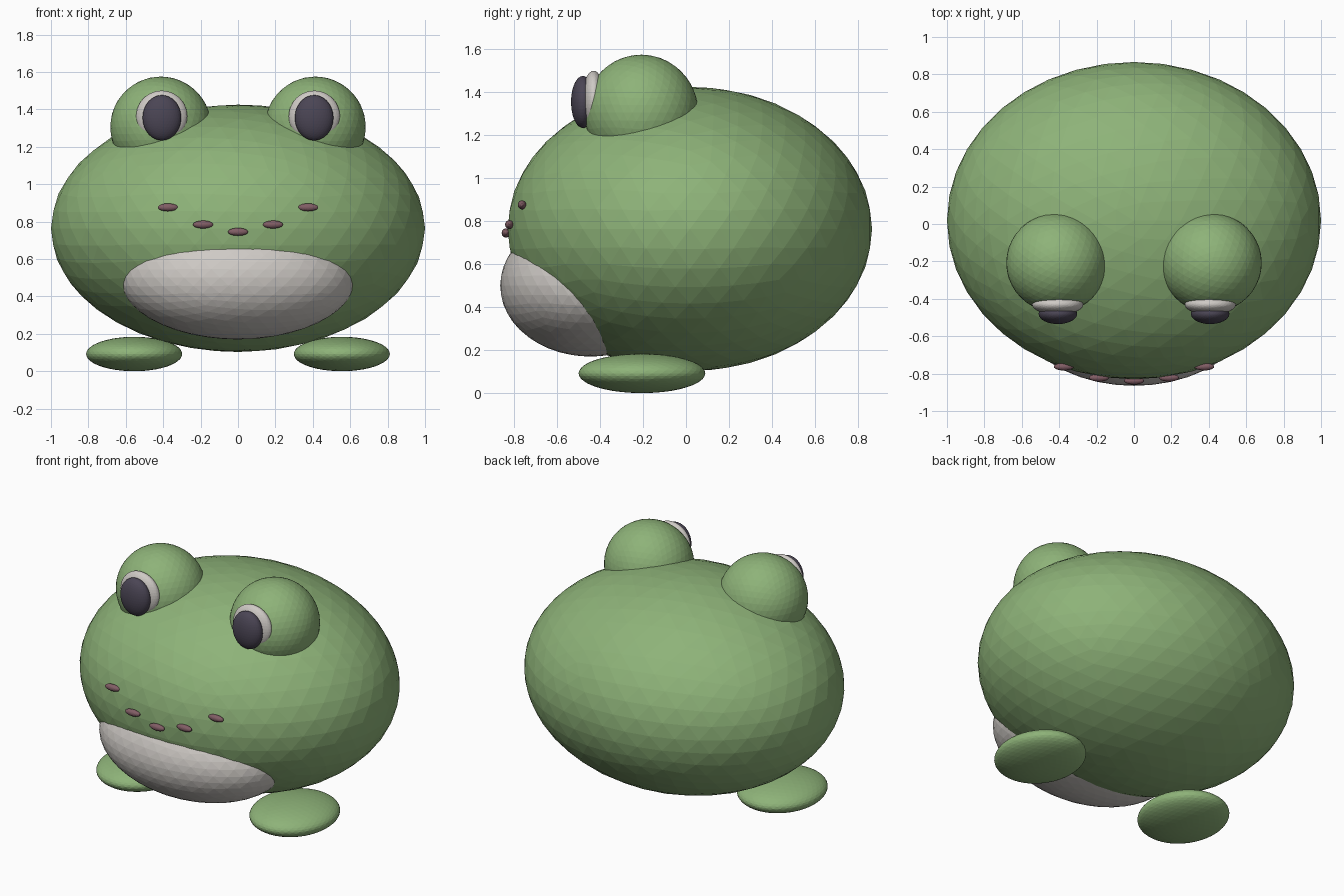
import bpy

if "Cube" in bpy.data.objects:
    bpy.data.objects.remove(bpy.data.objects["Cube"])


def material(name, rgb):
    m = bpy.data.materials.new(name)
    m.diffuse_color = (*rgb, 1.0)
    m.use_nodes = True
    m.node_tree.nodes["Principled BSDF"].inputs["Base Color"].default_value = m.diffuse_color
    return m


GREEN = material("green", (0.27, 0.45, 0.19))
CREAM = material("cream", (0.62, 0.59, 0.56))
DARK = material("dark", (0.07, 0.06, 0.09))
MAUVE = material("mauve", (0.22, 0.11, 0.13))


def ellipsoid(name, centre, radii, mat, subdivisions=4):
    """Faceted ellipsoid from a scaled icosphere."""
    bpy.ops.mesh.primitive_ico_sphere_add(subdivisions=subdivisions, radius=1, location=centre)
    ob = bpy.context.object
    ob.name = name
    ob.scale = radii
    bpy.ops.object.transform_apply(location=False, rotation=False, scale=True)
    ob.data.materials.append(mat)
    return ob


# Body and pale throat
ellipsoid("body", (0, 0.018, 0.764), (1.0, 0.848, 0.661), GREEN)
ellipsoid("throat", (0, -0.445, 0.50), (0.63, 0.42, 0.33), CREAM)

# Paired eyes and feet
for side, s in (("left", -1), ("right", 1)):
    ellipsoid(side + "_eye_bump", (s * 0.413, -0.208, 1.305), (0.27, 0.265, 0.27), GREEN)
    ellipsoid(side + "_eye_white", (s * 0.408, -0.43, 1.363), (0.137, 0.055, 0.137), CREAM)
    ellipsoid(side + "_pupil", (s * 0.407, -0.48, 1.355), (0.103, 0.055, 0.121), DARK)
    ellipsoid(side + "_foot", (s * 0.555, -0.205, 0.092), (0.257, 0.295, 0.092), GREEN)

# Row of spots forming the smile
for i, (x, y, z) in enumerate([(-0.375, -0.763, 0.876), (-0.187, -0.822, 0.784),
                               (0, -0.838, 0.745),
                               (0.187, -0.822, 0.784), (0.375, -0.763, 0.876)]):
    ellipsoid(f"smile_spot_{i + 1}", (x, y, z), (0.054, 0.02, 0.021), MAUVE, 3)
